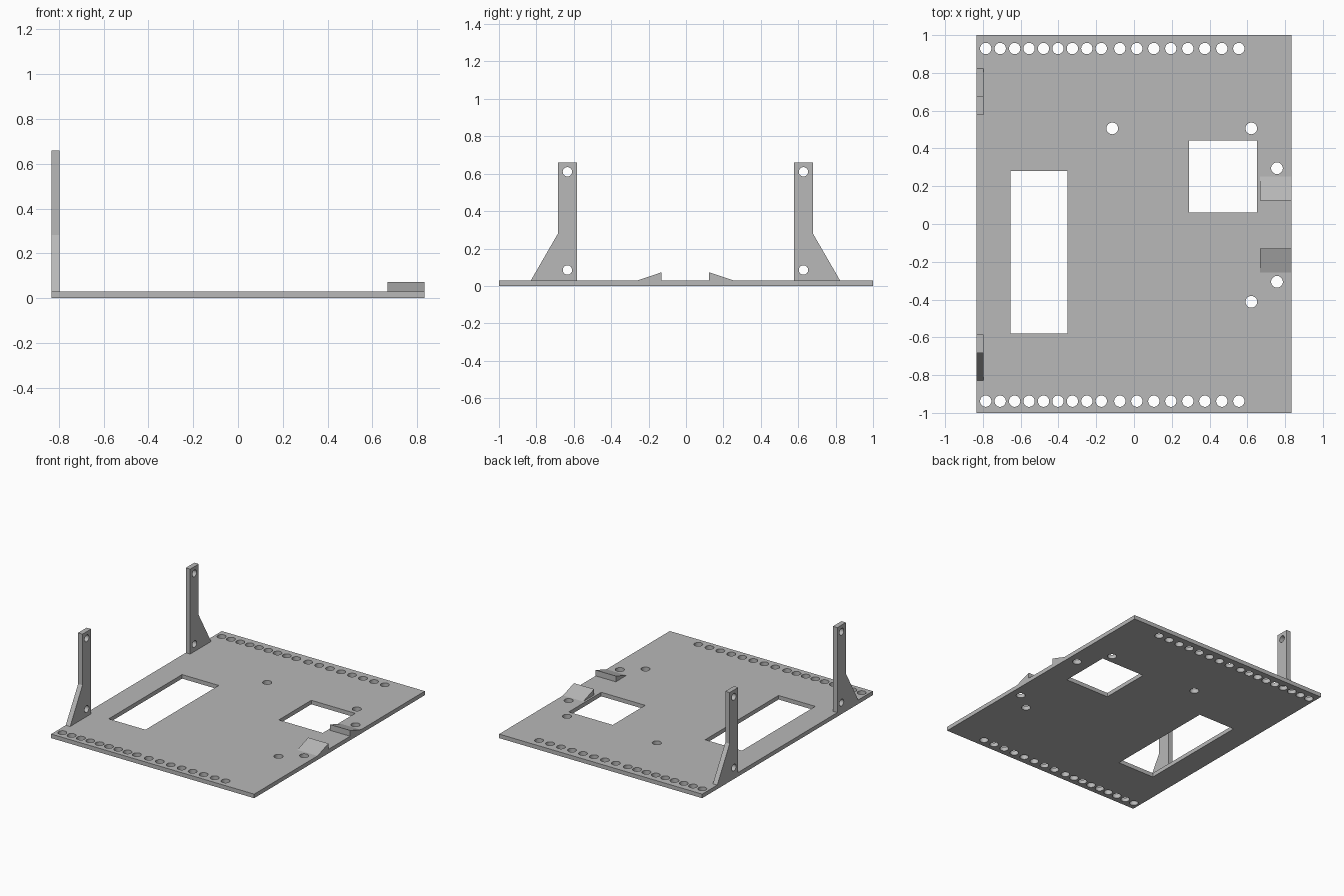
import bpy
import bmesh
from math import cos, sin, radians, tau
from mathutils import Matrix

cube = bpy.data.objects.get("Cube")
if cube:
    bpy.data.objects.remove(cube, do_unlink=True)

grey = bpy.data.materials.new("matte grey")
grey.use_nodes = True
grey.diffuse_color = (0.48, 0.48, 0.48, 1)
grey.node_tree.nodes["Principled BSDF"].inputs["Base Color"].default_value = grey.diffuse_color

THICK = 0.03
HALF_X = 0.833
MID_Y = -0.003  # the brackets and clips mirror about this line


def circle(x, y, r, n=32):
    return [(x + r * cos(tau * i / n), y + r * sin(tau * i / n)) for i in range(n)]


def rectangle(x0, x1, y0, y1):
    return [(x0, y0), (x1, y0), (x1, y1), (x0, y1)]


def extruded(name, loops, depth, matrix):
    """Solid from an outline plus hole loops, extruded by depth."""
    curve = bpy.data.curves.new(name, "CURVE")
    curve.dimensions = "2D"
    curve.fill_mode = "BOTH"
    curve.extrude = depth / 2
    for loop in loops:
        spline = curve.splines.new("POLY")
        spline.points.add(len(loop) - 1)
        for point, (u, v) in zip(spline.points, loop):
            point.co = (u, v, 0, 1)
        spline.use_cyclic_u = True
    obj = bpy.data.objects.new(name, curve)
    bpy.context.collection.objects.link(obj)
    bpy.ops.object.select_all(action="DESELECT")
    obj.select_set(True)
    bpy.context.view_layer.objects.active = obj
    bpy.ops.object.convert(target="MESH")
    obj = bpy.context.view_layer.objects.active
    mesh = obj.data
    bm = bmesh.new()
    bm.from_mesh(mesh)
    bmesh.ops.remove_doubles(bm, verts=bm.verts, dist=0.0001)
    bmesh.ops.transform(bm, matrix=matrix, verts=bm.verts)
    bmesh.ops.recalc_face_normals(bm, faces=bm.faces)
    bm.to_mesh(mesh)
    bm.free()
    mesh.materials.clear()
    mesh.materials.append(grey)
    bpy.ops.object.shade_smooth_by_angle(angle=radians(30))
    return obj


def side_profile(x):
    """Maps a (y, z) profile to the plane at x."""
    return Matrix(((0, 0, 1, x), (1, 0, 0, 0), (0, 1, 0, 0), (0, 0, 0, 1)))


# Base plate with two windows, two rows of holes and loose mounting holes
loops = [rectangle(-HALF_X, HALF_X, -1, 1),
         rectangle(-0.655, -0.353, -0.58, 0.28),
         rectangle(0.291, 0.652, 0.062, 0.443)]
row = [-0.785 + 0.0765 * i for i in range(9)] + [-0.075 + 0.09 * i for i in range(8)]
for y in (0.929, -0.938):
    loops += [circle(x, y, 0.03) for x in row]
for x, y in ((-0.115, 0.506), (0.621, 0.506), (0.757, 0.295), (0.757, -0.306), (0.621, -0.412)):
    loops.append(circle(x, y, 0.031))
extruded("base_plate", loops, THICK, Matrix.Translation((0, 0, THICK / 2)))

for side, s in (("back", 1), ("front", -1)):
    def place(points):
        return [(MID_Y + s * y, z) for y, z in points]

    # Upright bracket with a flared foot and two screw holes
    outline = [(0.581, THICK), (0.826, THICK), (0.681, 0.281), (0.681, 0.66), (0.581, 0.66)]
    holes = [circle(0.631, z, 0.025) for z in (0.085, 0.61)]
    extruded(side + "_bracket", [place(p) for p in [outline] + holes],
             0.036, side_profile(-HALF_X + 0.018))

    # Wedge clip at the opposite edge
    wedge = [(0.127, THICK), (0.254, THICK), (0.127, 0.073)]
    extruded(side + "_clip", [place(wedge)], 0.166, side_profile(HALF_X - 0.083))
